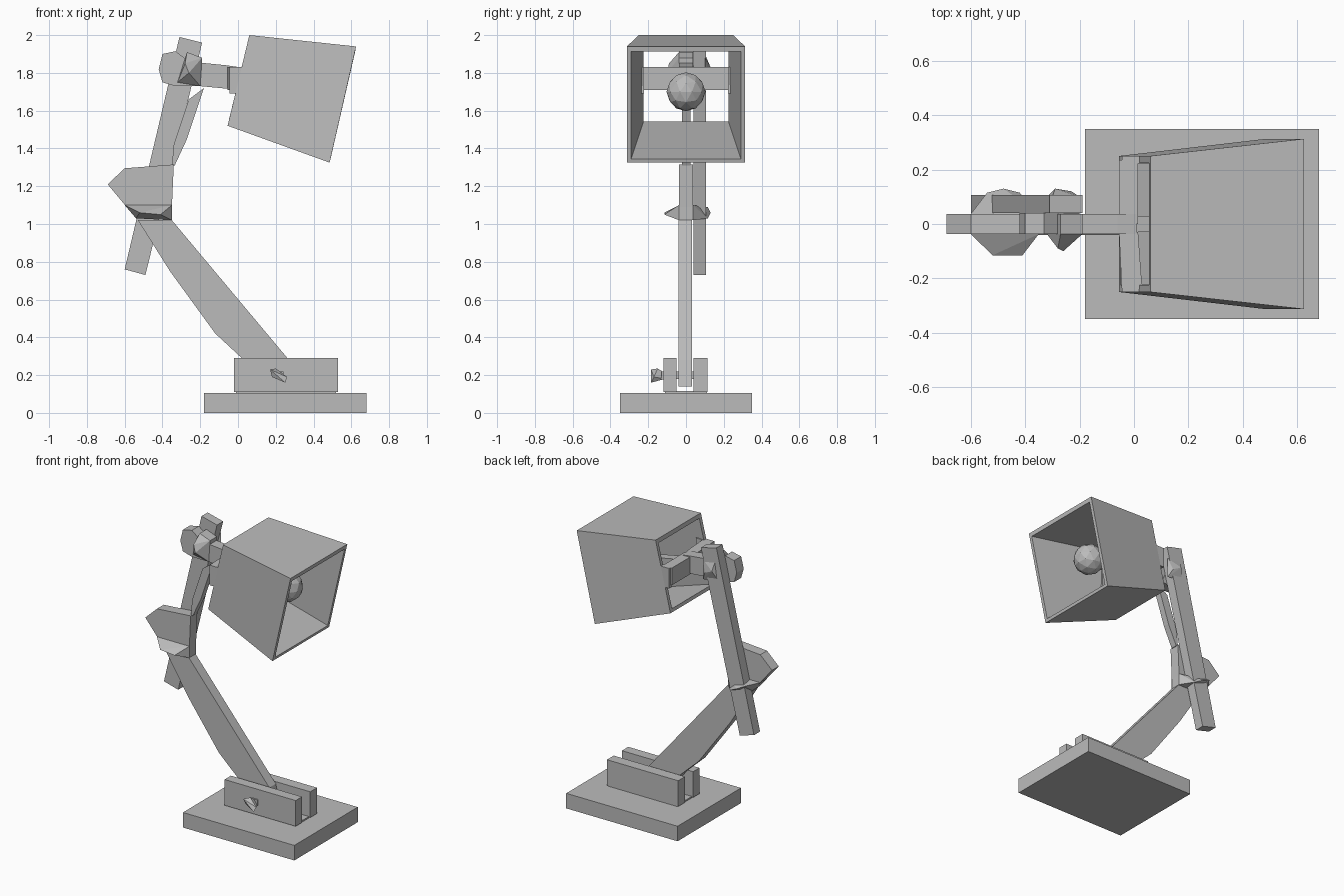
import bpy, bmesh
from mathutils import Vector

if "Cube" in bpy.data.objects:
    bpy.data.objects.remove(bpy.data.objects["Cube"])

grey = bpy.data.materials.new("plain grey")
grey.use_nodes = True
COLOUR = (0.5, 0.5, 0.5, 1)
grey.diffuse_color = COLOUR
grey.node_tree.nodes["Principled BSDF"].inputs["Base Color"].default_value = COLOUR


def finish(name, bm):
    bmesh.ops.recalc_face_normals(bm, faces=bm.faces)
    mesh = bpy.data.meshes.new(name)
    bm.to_mesh(mesh)
    bm.free()
    mesh.materials.append(grey)
    obj = bpy.data.objects.new(name, mesh)
    bpy.context.collection.objects.link(obj)
    return obj


def prism(name, outline, y0, y1):
    """Side outline (x, z) extruded across y."""
    bm = bmesh.new()
    face = bm.faces.new([bm.verts.new((x, y0, z)) for x, z in outline])
    ext = bmesh.ops.extrude_face_region(bm, geom=[face])
    verts = [g for g in ext["geom"] if isinstance(g, bmesh.types.BMVert)]
    bmesh.ops.translate(bm, verts=verts, vec=(0, y1 - y0, 0))
    return finish(name, bm)


def box(name, x0, x1, y0, y1, z0, z1):
    return prism(name, [(x0, z0), (x1, z0), (x1, z1), (x0, z1)], y0, y1)


def hull(name, points):
    """Chunky faceted lump around a few points."""
    bm = bmesh.new()
    for p in points:
        bm.verts.new(p)
    res = bmesh.ops.convex_hull(bm, input=bm.verts)
    loose = {g for g in res["geom_interior"] if isinstance(g, bmesh.types.BMVert)}
    bmesh.ops.delete(bm, geom=list(loose), context="VERTS")
    return finish(name, bm)


def both(x, z, y=0.037):
    return [(x, -y, z), (x, y, z)]


# Base plate, pivot brackets and clamp knob
box("base_plate", -0.18, 0.68, -0.35, 0.35, 0, 0.105)
box("base_pad", -0.01, 0.52, -0.11, 0.11, 0.1, 0.115)
box("front_bracket", -0.02, 0.53, -0.12, -0.05, 0.11, 0.29)
box("back_bracket", -0.02, 0.53, 0.04, 0.115, 0.11, 0.29)
hull("clamp_knob", [(0.17, -0.185, 0.23), (0.25, -0.185, 0.16), (0.26, -0.17, 0.19),
                    (0.18, -0.17, 0.19), (0.2, -0.15, 0.235), (0.21, -0.11, 0.21),
                    (0.23, -0.11, 0.18)])
box("pivot_pin", 0.2, 0.24, -0.13, 0.11, 0.18, 0.22)

# Lower arm
prism("lower_arm", [(-0.53, 1.02), (-0.35, 1.02), (0.27, 0.28), (0.3, 0.14), (0.14, 0.14),
                    (0.02, 0.29), (-0.12, 0.42), (-0.36, 0.75)], -0.04, 0.032)

# Elbow
hull("elbow_joint", both(-0.6, 1.1) + both(-0.35, 1.1) + both(-0.54, 1.03) + both(-0.35, 1.02)
     + [(-0.52, -0.115, 1.06), (-0.41, -0.115, 1.05), (-0.54, 0.115, 1.09),
        (-0.42, 0.115, 1.03), (-0.48, 0.13, 1.06)])
prism("elbow_block", [(-0.69, 1.21), (-0.6, 1.295), (-0.34, 1.315), (-0.35, 1.09), (-0.59, 1.09)],
      -0.037, 0.037)

# Upper arm bar and slim strut
prism("upper_arm", [(-0.6, 0.76), (-0.49, 0.73), (-0.19, 1.96), (-0.31, 1.99)], 0.04, 0.107)
prism("strut", [(-0.35, 1.31), (-0.34, 1.42), (-0.26, 1.66), (-0.18, 1.72), (-0.27, 1.45),
                (-0.335, 1.31)], -0.02, 0.025)

# Head joint and neck
prism("head_block", [(-0.42, 1.82), (-0.4, 1.9), (-0.33, 1.915), (-0.26, 1.86), (-0.2, 1.73),
                     (-0.33, 1.73), (-0.4, 1.75)], -0.037, 0.04)
hull("head_joint", both(-0.32, 1.75) + both(-0.27, 1.91) + both(-0.19, 1.88) + both(-0.2, 1.73)
     + [(-0.26, -0.1, 1.8), (-0.28, -0.09, 1.85)])
hull("head_joint_cap", [(-0.32, 0.1, 1.76), (-0.2, 0.1, 1.74), (-0.2, 0.1, 1.88),
                        (-0.3, 0.1, 1.9), (-0.29, 0.13, 1.83), (-0.23, 0.12, 1.8)])
prism("neck", [(-0.26, 1.86), (-0.06, 1.84), (0.01, 1.83), (0.01, 1.71), (-0.2, 1.73),
               (-0.27, 1.77)], -0.037, 0.037)

# Yoke across the back of the shade
hull("yoke_left", [(x, y, z) for x in (-0.055, 0.015) for y in (0, 0.235) for z in (1.71, 1.83)])
hull("yoke_right", [(x, -0.03, z) for x in (-0.055, 0.015) for z in (1.71, 1.83)]
     + [(x, -0.235, z) for x in (-0.045, 0.03) for z in (1.71, 1.83)])
for side, s in (("left", 1), ("right", -1)):
    hull(f"yoke_end_{side}", [(x, s * y, z) for x in (-0.045, 0.08)
                              for y in (0.222, 0.25) for z in (1.69, 1.83)])


# Shade: a square tube flaring towards the open end
def ring(bm, corners):
    loop = []
    for (x, z, y), order in zip(corners, ((-1, 1), (1, -1))):
        loop += [bm.verts.new((x, s * y, z)) for s in order]
    return loop


bm = bmesh.new()
rings = [ring(bm, c) for c in (
    ((0.06, 2.0, 0.25), (-0.055, 1.52, 0.25)),
    ((0.625, 1.94, 0.313), (0.485, 1.325, 0.313)),
    ((0.62, 1.912, 0.29), (0.49, 1.345, 0.29)),
    ((0.055, 1.972, 0.225), (-0.05, 1.542, 0.225)))]
for a, b in zip(rings, rings[1:] + rings[:1]):
    for i in range(4):
        j = (i + 1) % 4
        bm.faces.new((a[i], a[j], b[j], b[i]))
finish("shade", bm)

# Bulb and stem
bm = bmesh.new()
bmesh.ops.create_icosphere(bm, subdivisions=2, radius=0.103)
bmesh.ops.translate(bm, verts=bm.verts, vec=Vector((0.38, 0, 1.7)))
finish("bulb", bm)
prism("bulb_stem", [(-0.02, 1.8), (0.33, 1.73), (0.33, 1.67), (-0.02, 1.73)], -0.03, 0.03)
